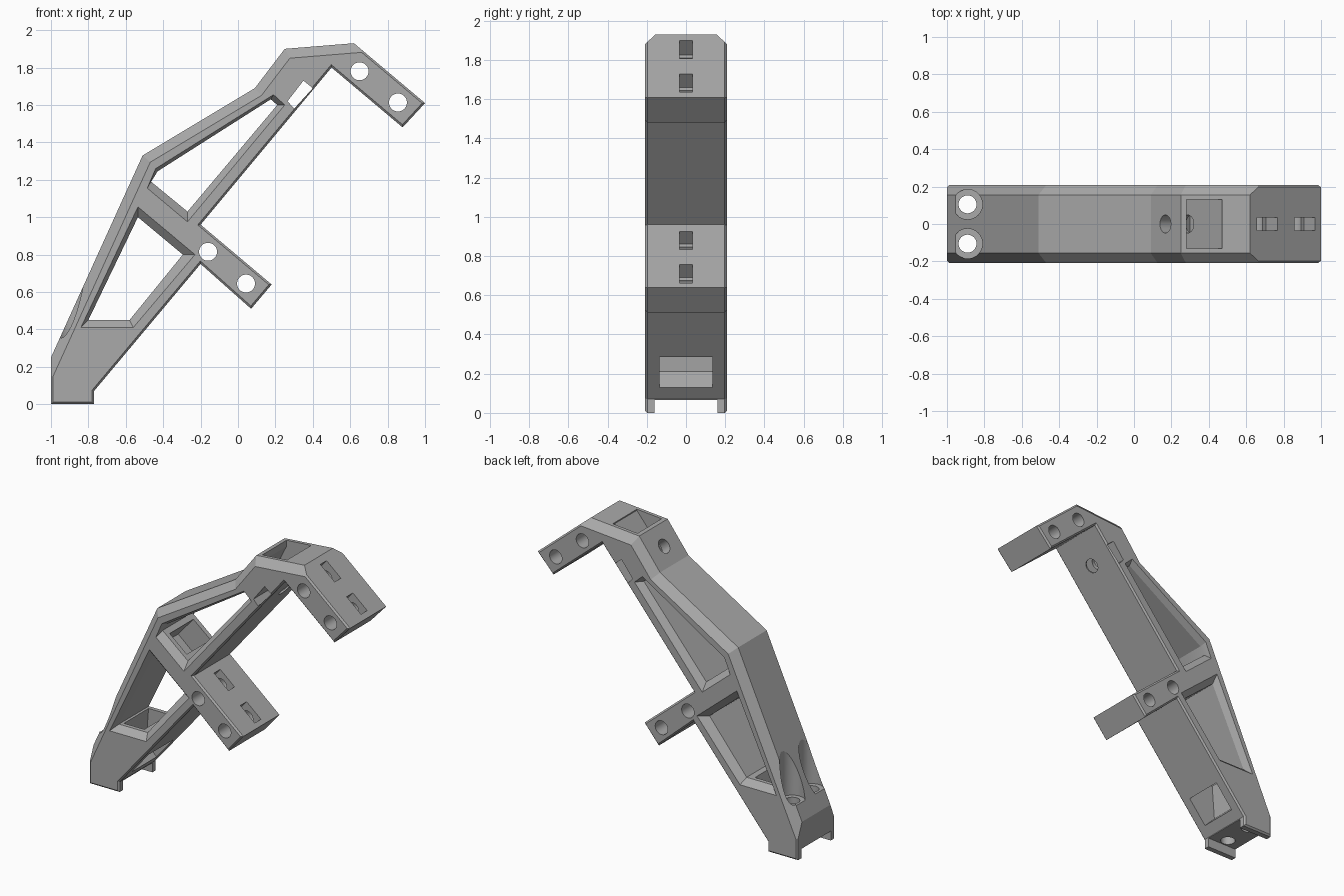
import bpy, bmesh
from math import radians
from mathutils import Vector, Matrix

cube = bpy.data.objects.get("Cube")
if cube:
    bpy.data.objects.remove(cube)

W = 0.208          # half width of the bracket
HOLE = 0.048       # bolt hole radius

grey = bpy.data.materials.new("plain_grey")
grey.use_nodes = True
grey.diffuse_color = (0.4, 0.4, 0.4, 1)
grey.node_tree.nodes["Principled BSDF"].inputs["Base Color"].default_value = (0.4, 0.4, 0.4, 1)


def add_object(name, bm):
    bmesh.ops.recalc_face_normals(bm, faces=bm.faces)
    mesh = bpy.data.meshes.new(name)
    bm.to_mesh(mesh)
    bm.free()
    mesh.materials.append(grey)
    obj = bpy.data.objects.new(name, mesh)
    bpy.context.collection.objects.link(obj)
    return obj


def loft(rings):
    """Closed solid through (y, xz outline) rings."""
    bm = bmesh.new()
    loops = [[bm.verts.new((x, y, z)) for x, z in pts] for y, pts in rings]
    bm.faces.new(loops[0])
    bm.faces.new(loops[-1])
    n = len(loops[0])
    for a, b in zip(loops, loops[1:]):
        for i in range(n):
            j = (i + 1) % n
            bm.faces.new((a[i], a[j], b[j], b[i]))
    return bm


def cut(cutter):
    mod = body.modifiers.new("cut", 'BOOLEAN')
    mod.operation = 'DIFFERENCE'
    mod.solver = 'EXACT'
    mod.object = cutter
    bpy.context.view_layer.objects.active = body
    bpy.ops.object.modifier_apply(modifier=mod.name)
    bpy.data.objects.remove(cutter)


def cut_prism(pts, half):
    cut(add_object("prism_cutter", loft([(-half, pts), (half, pts)])))


def cut_cylinder(start, end, radius, sides=32):
    a, b = Vector(start), Vector(end)
    bm = bmesh.new()
    turn = (b - a).to_track_quat('Z', 'Y').to_matrix().to_4x4()
    bmesh.ops.create_cone(bm, cap_ends=True, segments=sides, radius1=radius, radius2=radius,
                          depth=(b - a).length, matrix=Matrix.Translation((a + b) / 2) @ turn)
    cut(add_object("round_cutter", bm))


# Side outline, with the outer back ridge last
outline = [(-1, 0), (-0.77, 0), (-0.77, 0.07), (-0.2, 0.75), (0.07, 0.51), (0.18, 0.64),
           (-0.2, 0.96), (0.5, 1.8), (0.88, 1.48), (1, 1.61),
           (0.62, 1.93), (0.25, 1.9), (0.09, 1.69), (-0.51, 1.33), (-1, 0.25)]
ridge = outline[10:]
bm = loft([(-W, outline), (W, outline)])
bmesh.ops.recalc_face_normals(bm, faces=bm.faces)


def on_ridge(v):
    return any(abs(v.co.x - x) + abs(v.co.z - z) < 1e-4 for x, z in ridge)


# Broad chamfer on the ridge, fine chamfer on the other side edges
edges = [e for e in bm.edges if all(on_ridge(v) for v in e.verts)
         and e.verts[0].co.y * e.verts[1].co.y > 0
         and abs(e.verts[0].co.y - e.verts[1].co.y) < 1e-4]
bmesh.ops.bevel(bm, geom=edges, offset=0.052, segments=1, affect='EDGES')
bm.normal_update()
edges = []
for e in bm.edges:
    slopes = sorted(abs(f.normal.y) for f in e.link_faces)
    if slopes[0] < 0.1 and slopes[1] > 0.95:
        edges.append(e)
bmesh.ops.bevel(bm, geom=edges, offset=0.011, segments=1, affect='EDGES')
body = add_object("arm_bracket", bm)

# Two windows with flared rims on both sides
windows = [
    ([(-0.44, 1.26), (0.19, 1.655), (0.25, 1.6), (-0.27, 0.975), (-0.485, 1.155)],
     [(-0.43, 1.245), (0.175, 1.63), (0.21, 1.6), (-0.27, 1.03), (-0.465, 1.19)]),
    ([(-0.535, 1.055), (-0.23, 0.8), (-0.56, 0.41), (-0.84, 0.41)],
     [(-0.535, 1.0), (-0.295, 0.8), (-0.58, 0.45), (-0.8, 0.45)]),
]
for outer, inner in windows:
    rings = [(-0.3, outer), (-W, outer), (-W + 0.045, inner),
             (W - 0.045, inner), (W, outer), (0.3, outer)]
    cut(add_object("window_cutter", loft(rings)))

# Cable channel through the head, the cross strut and the foot
cut_prism([(0.14, 1.58), (0.195, 1.58), (0.47, 1.91), (0.47, 1.97), (0.28, 1.97),
           (0.28, 1.86), (0.18, 1.66)], 0.132)
cut_prism([(-0.29, 1.07), (-0.42, 1.18), (-0.55, 1.03), (-0.42, 0.92)], 0.13)
cut_prism([(-0.78, 0.47), (-0.8, 0.21), (-0.72, 0.13), (-0.65, 0.07), (-0.52, 0.23),
           (-0.59, 0.285), (-0.65, 0.35), (-0.62, 0.47)], 0.135)

# Side slot in the head and the bolt hole across it
cut_prism([(0.265, 1.62), (0.35, 1.73), (0.4, 1.69), (0.3, 1.58)], 0.3)
cut_cylinder((0.055, 0, 1.886), (0.42, 0, 1.582), HOLE)

# Cross holes in both arms, each with a slot in the arm's top face
along, up = Vector((0.765, -0.644)), Vector((0.644, 0.765))
for x, z in [(0.65, 1.78), (0.855, 1.613), (-0.16, 0.815), (0.043, 0.645)]:
    cut_cylinder((x, -0.3, z), (x, 0.3, z), HOLE)
    centre = Vector((x, z))
    corners = [centre + along * a * 0.072 + up * b
               for a, b in ((-1, 0), (1, 0), (1, 0.15), (-1, 0.15))]
    cut_prism([tuple(c) for c in corners], 0.034)

# Foot: bottom groove between two rails, and two recessed upright holes
cut_prism([(-1.1, -0.1), (-0.6, -0.1), (-0.6, 0.065), (-1.1, 0.065)], 0.16)
for side in (-1, 1):
    y = side * 0.105
    cut_cylinder((-0.89, y, -0.1), (-0.89, y, 0.5), HOLE)
    cut_cylinder((-0.89, y, 0.35), (-0.89, y, 1.0), 0.08)

# Smooth the round holes, keep every other edge crisp
bpy.ops.object.select_all(action='DESELECT')
body.select_set(True)
bpy.context.view_layer.objects.active = body
bpy.ops.object.shade_smooth_by_angle(angle=radians(15))
